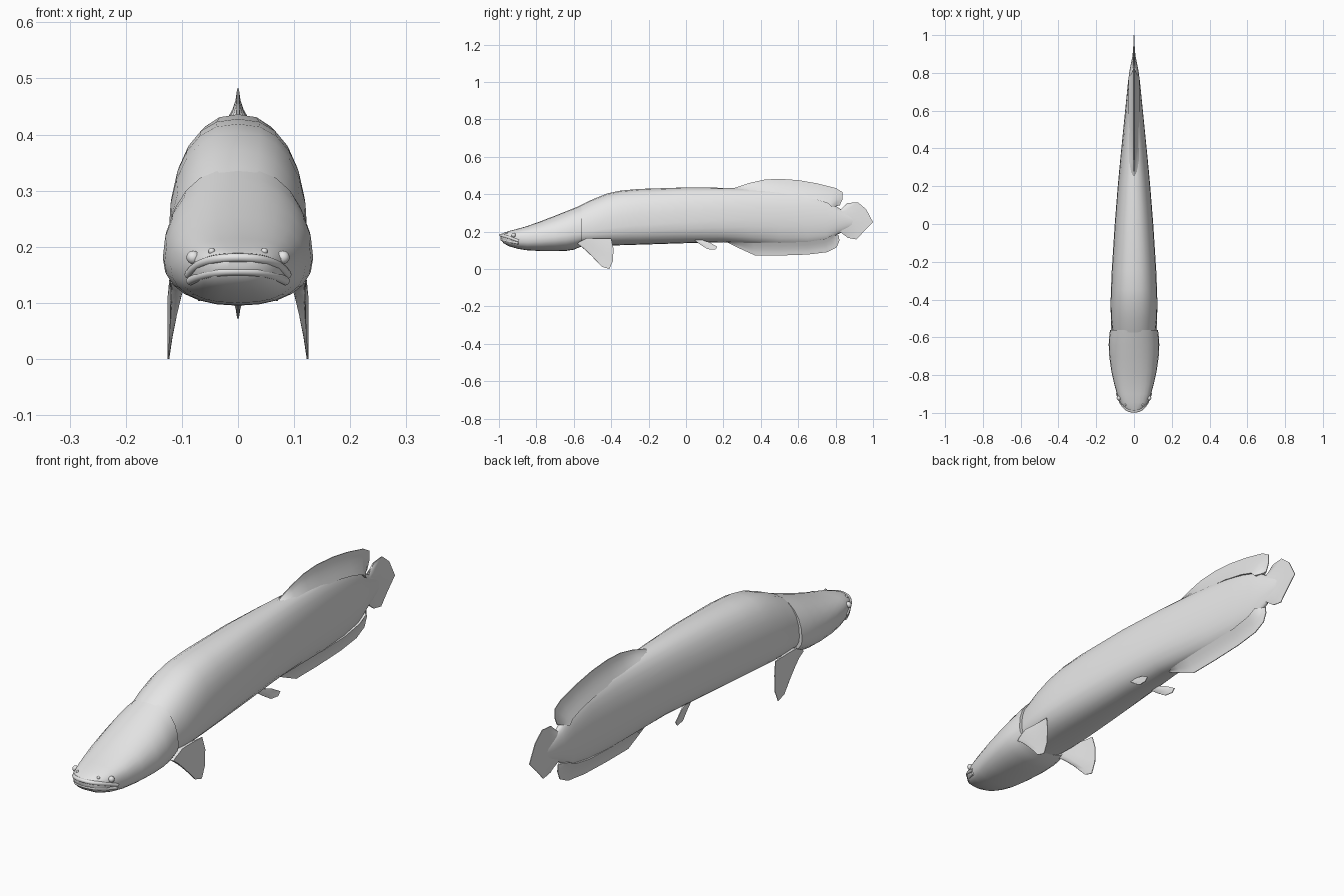
import bpy, bmesh, math
from mathutils import Vector

grey = bpy.data.materials.new("fish grey")
grey.diffuse_color = (0.8, 0.8, 0.8, 1)


def finish(name, bm, angle=40):
    bmesh.ops.remove_doubles(bm, verts=bm.verts, dist=0.0002)
    bmesh.ops.recalc_face_normals(bm, faces=bm.faces)
    me = bpy.data.meshes.new(name)
    bm.to_mesh(me)
    bm.free()
    me.materials.append(grey)
    ob = bpy.data.objects.new(name, me)
    bpy.context.collection.objects.link(ob)
    bpy.ops.object.select_all(action='DESELECT')
    ob.select_set(True)
    bpy.context.view_layer.objects.active = ob
    bpy.ops.object.shade_smooth_by_angle(angle=math.radians(angle))
    return ob


def ring(bm, y, top, bottom, w, mid, n, count=24):
    """One super-elliptic cross-section with its widest point at height mid."""
    out = []
    for i in range(count):
        a = 2 * math.pi * i / count
        c, s = math.cos(a), math.sin(a)
        x = w * math.copysign(abs(c) ** (2 / n), c)
        h = (top - mid) if s > 0 else (mid - bottom)
        out.append(bm.verts.new((x, y, mid + h * math.copysign(abs(s) ** (2 / n), s))))
    return out


def loft(name, sections):
    bm = bmesh.new()
    rings = [ring(bm, *s) for s in sections]
    for a, b in zip(rings, rings[1:]):
        for i in range(len(a)):
            j = (i + 1) % len(a)
            bm.faces.new((a[i], a[j], b[j], b[i]))
    bm.faces.new(rings[0])
    bm.faces.new(rings[-1])
    return finish(name, bm)


def fin(name, root, edge, t_root, t_edge=0.0015, steps=4, side=1):
    """Tapered blade between a root line and an outer edge line."""
    bm = bmesh.new()
    grids = []
    for d in (1, -1):
        g = []
        for r, e in zip(root, edge):
            r, e = Vector(r), Vector(e)
            row = []
            for k in range(steps + 1):
                s = k / steps
                p = r.lerp(e, s)
                p.x = p.x * side + d * (t_edge + (t_root - t_edge) * (1 - s) ** 1.6)
                row.append(bm.verts.new(p))
            g.append(row)
        grids.append(g)
    A, B = grids
    m = len(root) - 1
    for i in range(m):
        for k in range(steps):
            for g in grids:
                bm.faces.new((g[i][k], g[i + 1][k], g[i + 1][k + 1], g[i][k + 1]))
        for k in (0, steps):
            bm.faces.new((A[i][k], A[i + 1][k], B[i + 1][k], B[i][k]))
    for i in (0, m):
        for k in range(steps):
            bm.faces.new((A[i][k], A[i][k + 1], B[i][k + 1], B[i][k]))
    return finish(name, bm, 50)


def yz(points):
    return [(0, y, z) for y, z in points]


# Head and gill covers: y, top, bottom, half width, widest height, squareness
loft("head", [
    (-0.992, 0.186, 0.160, 0.024, 0.172, 2.2),
    (-0.975, 0.193, 0.137, 0.052, 0.168, 2.5),
    (-0.945, 0.203, 0.121, 0.074, 0.165, 2.6),
    (-0.900, 0.215, 0.108, 0.090, 0.163, 2.6),
    (-0.850, 0.229, 0.100, 0.104, 0.163, 2.5),
    (-0.780, 0.254, 0.096, 0.120, 0.166, 2.3),
    (-0.700, 0.285, 0.095, 0.131, 0.172, 2.2),
    (-0.640, 0.309, 0.097, 0.134, 0.180, 2.2),
    (-0.600, 0.325, 0.103, 0.132, 0.185, 2.2),
    (-0.560, 0.341, 0.120, 0.127, 0.190, 2.2),
])

# Trunk starting inside the gill covers
loft("body", [
    (-0.640, 0.300, 0.115, 0.105, 0.190, 2.2),
    (-0.560, 0.343, 0.119, 0.115, 0.200, 2.2),
    (-0.500, 0.372, 0.122, 0.122, 0.205, 2.25),
    (-0.420, 0.404, 0.125, 0.124, 0.215, 2.35),
    (-0.350, 0.419, 0.127, 0.122, 0.225, 2.4),
    (-0.250, 0.428, 0.130, 0.118, 0.235, 2.4),
    (0.000, 0.436, 0.138, 0.102, 0.250, 2.4),
    (0.200, 0.434, 0.143, 0.086, 0.260, 2.35),
    (0.350, 0.430, 0.134, 0.072, 0.265, 2.2),
    (0.500, 0.422, 0.126, 0.057, 0.265, 2.1),
    (0.650, 0.404, 0.130, 0.042, 0.263, 2.0),
    (0.750, 0.376, 0.145, 0.032, 0.260, 2.0),
    (0.810, 0.330, 0.185, 0.024, 0.257, 2.0),
    (0.860, 0.300, 0.210, 0.014, 0.255, 2.0),
    (0.910, 0.275, 0.235, 0.004, 0.255, 2.0),
])

# Long dorsal and anal fins set near the tail
fin("dorsal_fin",
    yz([(0.24, 0.42), (0.33, 0.42), (0.42, 0.41), (0.50, 0.40), (0.60, 0.39),
        (0.70, 0.37), (0.76, 0.35), (0.77, 0.34), (0.775, 0.335), (0.78, 0.33)]),
    yz([(0.26, 0.434), (0.34, 0.46), (0.42, 0.478), (0.50, 0.482), (0.60, 0.475),
        (0.70, 0.458), (0.80, 0.433), (0.838, 0.41), (0.838, 0.375), (0.822, 0.34)]),
    0.028)
fin("anal_fin",
    yz([(0.20, 0.16), (0.28, 0.15), (0.36, 0.145), (0.50, 0.14), (0.65, 0.145),
        (0.74, 0.16), (0.76, 0.17), (0.77, 0.175), (0.78, 0.18)]),
    yz([(0.22, 0.142), (0.29, 0.108), (0.37, 0.072), (0.50, 0.072), (0.65, 0.077),
        (0.755, 0.09), (0.805, 0.115), (0.82, 0.15), (0.818, 0.178)]),
    0.026)

# Rounded tail fin
edge = [(0.835, 0.308), (0.845, 0.335), (0.862, 0.352), (0.918, 0.357), (0.963, 0.32),
        (1.0, 0.25), (0.95, 0.2), (0.912, 0.158), (0.866, 0.166), (0.834, 0.200)]
fin("tail_fin",
    yz([(0.80, 0.305 - 0.1 * i / 9) for i in range(10)]), yz(edge), 0.018)

for side, tag in ((1, "right"), (-1, "left")):
    # Pectoral fins
    fin(f"pectoral_fin_{tag}",
        [(0.106, -0.58, 0.135), (0.106, -0.575, 0.140), (0.106, -0.57, 0.145),
         (0.107, -0.56, 0.150), (0.108, -0.55, 0.155), (0.108, -0.54, 0.160),
         (0.108, -0.53, 0.165)],
        [(0.116, -0.54, 0.105), (0.120, -0.49, 0.055), (0.123, -0.45, 0.012),
         (0.124, -0.41, 0.0), (0.124, -0.39, 0.045), (0.124, -0.388, 0.11),
         (0.119, -0.40, 0.162)],
        0.014, side=side)
    # Pelvic fins
    fin(f"pelvic_fin_{tag}",
        [(0.048, 0.04, 0.158), (0.048, 0.045, 0.158), (0.048, 0.055, 0.158),
         (0.048, 0.065, 0.158), (0.048, 0.075, 0.158)],
        [(0.058, 0.08, 0.128), (0.066, 0.115, 0.106), (0.070, 0.155, 0.103),
         (0.070, 0.168, 0.118), (0.062, 0.125, 0.143)],
        0.008, side=side)
    # Eyes and nostril bumps
    for name, loc, r in (("eye", (0.080, -0.922, 0.181), 0.012),
                         ("nostril", (0.047, -0.958, 0.192), 0.006)):
        bm = bmesh.new()
        bmesh.ops.create_uvsphere(bm, u_segments=12, v_segments=8, radius=r)
        bmesh.ops.translate(bm, verts=bm.verts, vec=(loc[0] * side, loc[1], loc[2]))
        finish(f"{name}_{tag}", bm)


# Lips: bevelled curves around the snout
def lip(name, half, radius):
    cu = bpy.data.curves.new(name, 'CURVE')
    cu.dimensions = '3D'
    cu.bevel_depth = radius
    cu.bevel_resolution = 2
    cu.resolution_u = 4
    cu.use_fill_caps = True
    pts = [(-x, y, z) for x, y, z in reversed(half[1:])] + half
    sp = cu.splines.new('NURBS')
    sp.points.add(len(pts) - 1)
    for p, co in zip(sp.points, pts):
        p.co = (*co, 1)
    sp.use_endpoint_u = True
    cu.materials.append(grey)
    bpy.context.collection.objects.link(bpy.data.objects.new(name, cu))


lip("upper_lip", [(0, -0.992, 0.181), (0.030, -0.988, 0.180), (0.056, -0.968, 0.175),
                  (0.076, -0.935, 0.166), (0.088, -0.895, 0.150)], 0.008)
lip("lower_lip", [(0, -0.986, 0.157), (0.030, -0.982, 0.156), (0.054, -0.962, 0.152),
                  (0.074, -0.930, 0.145), (0.085, -0.895, 0.139)], 0.008)
